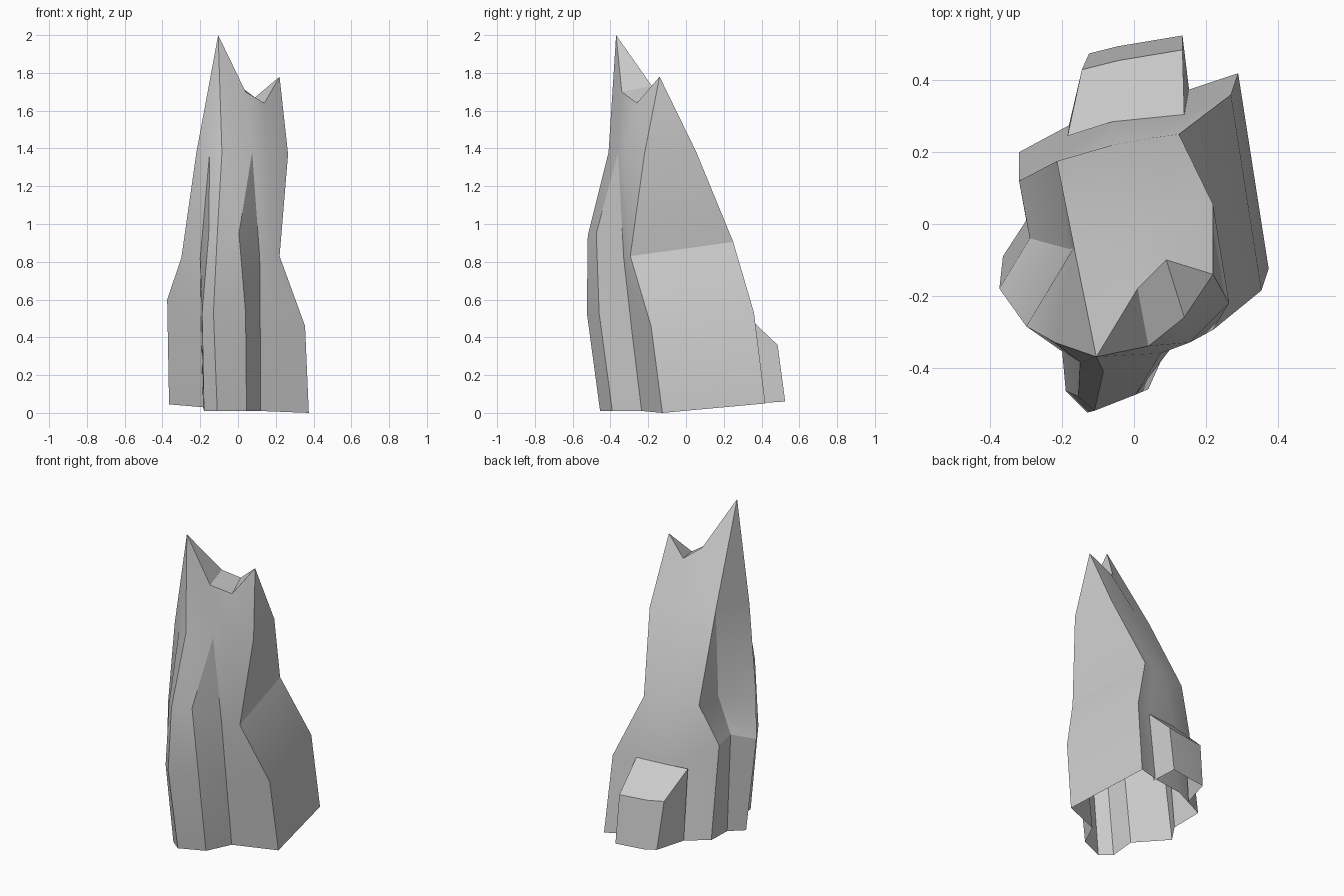
import bpy
import bmesh
from math import radians
from mathutils import Vector

cube = bpy.data.objects.get("Cube")
if cube:
    bpy.data.objects.remove(cube, do_unlink=True)

# One plain stone colour
stone = bpy.data.materials.new("grey_stone")
stone.use_nodes = True
stone.diffuse_color = (0.6, 0.6, 0.6, 1)
shader = stone.node_tree.nodes["Principled BSDF"]
shader.inputs["Base Color"].default_value = stone.diffuse_color
shader.inputs["Roughness"].default_value = 0.9


def ridge(*points):
    """A line of points running down the rock from top to base."""
    return [Vector(point) for point in points]


def between(ridge_a, ridge_b, factor=0.5):
    """A ridge lying between two others."""
    return [a.lerp(b, factor) for a, b in zip(ridge_a, ridge_b)]


def loft(name, ridges, closed=False, caps=()):
    """Skin neighbouring ridges with faces; the underside stays open."""
    bm = bmesh.new()
    columns = [[bm.verts.new(point) for point in line] for line in ridges]
    pairs = list(zip(columns, columns[1:]))
    if closed:
        pairs.append((columns[-1], columns[0]))
    for left, right in pairs:
        for row in range(len(left) - 1):
            bm.faces.new((left[row], left[row + 1], right[row + 1], right[row]))
    # Caps are polygons through the top points of the listed ridges
    for cap in caps:
        bm.faces.new([columns[index][0] for index in cap])
    bmesh.ops.remove_doubles(bm, verts=bm.verts, dist=0.002)
    bmesh.ops.dissolve_degenerate(bm, edges=bm.edges, dist=0.001)
    bmesh.ops.recalc_face_normals(bm, faces=bm.faces)
    mesh = bpy.data.meshes.new(name)
    bm.to_mesh(mesh)
    bm.free()
    mesh.materials.append(stone)
    obj = bpy.data.objects.new(name, mesh)
    bpy.context.collection.objects.link(obj)
    bpy.ops.object.select_all(action="DESELECT")
    obj.select_set(True)
    bpy.context.view_layer.objects.active = obj
    bpy.ops.object.shade_smooth_by_angle(angle=radians(25))
    return obj


# Peaks and the notch between them
main_peak = (-0.105, -0.37, 2)
side_peak = (0.22, -0.14, 1.78)
notch_front = (0.04, -0.34, 1.7)

# Right side: valley beside the front buttress, then the right wall
right_valley = ridge(notch_front, (0.075, -0.36, 1.38), (0.115, -0.33, 0.82),
                     (0.118, -0.285, 0.42), (0.12, -0.235, 0.01))
right_corner = ridge(side_peak, (0.265, -0.22, 1.37), (0.22, -0.295, 0.83),
                     (0.355, -0.185, 0.46), (0.375, -0.125, 0))
right_face = between(right_valley, right_corner)
right_face[0] = Vector((0.14, -0.26, 1.64))
right_face[1] = Vector((0.155, -0.33, 1.38))

# Back: long slope falling from the notch
back_right = ridge(side_peak, (0.22, 0.055, 1.38), (0.125, 0.25, 0.905),
                   (0.27, 0.36, 0.53), (0.29, 0.42, 0.05))
back_middle = ridge((0.09, -0.1, 1.67), (0.11, 0.01, 1.41), (0.05, 0.24, 0.905),
                    (0.14, 0.305, 0.53), (0.14, 0.37, 0.06))
back_inner = ridge((0.01, -0.18, 1.73), (-0.03, -0.025, 1.42), (-0.06, 0.22, 0.905),
                   (-0.06, 0.285, 0.53), (-0.06, 0.34, 0.06))
back_left = ridge(main_peak, (-0.167, -0.065, 1.42), (-0.215, 0.175, 0.91),
                  (-0.32, 0.12, 0.66), (-0.32, 0.2, 0.08))

# Left side: inner crease, flaring corner and valley
left_crease = ridge(main_peak, back_left[1], (-0.18, -0.07, 0.87),
                    (-0.29, -0.04, 0.66), (-0.3, 0.01, 0.06))
left_corner = ridge(main_peak, (-0.22, -0.33, 1.38), (-0.3, -0.285, 0.82),
                    (-0.375, -0.18, 0.6), (-0.365, -0.09, 0.045))
left_valley = ridge(main_peak, (-0.15, -0.385, 1.38), (-0.2, -0.355, 0.82),
                    (-0.195, -0.31, 0.45), (-0.185, -0.25, 0.03))

# Front buttress
front_left = ridge(main_peak, left_valley[1], (-0.155, -0.48, 0.94),
                   (-0.19, -0.465, 0.53), (-0.18, -0.4, 0.01))
front_middle = ridge(main_peak, (-0.085, -0.41, 1.38), (-0.11, -0.52, 0.94),
                     (-0.13, -0.525, 0.53), (-0.11, -0.455, 0.01))
front_right = ridge(notch_front, right_valley[1], (0.005, -0.475, 0.95),
                    (0.04, -0.46, 0.53), (0.045, -0.39, 0.01))

crag = [right_valley, right_face, right_corner, back_right, back_middle,
        back_inner, back_left, left_crease, left_corner, left_valley,
        front_left, front_middle, front_right]
index = {id(line): number for number, line in enumerate(crag)}


def cap(*lines):
    return [index[id(line)] for line in lines]


# Main rock with the notch floor and its two sides
loft("rock_crag", crag, closed=True, caps=[
    cap(right_valley, right_face, back_middle, back_inner),
    cap(right_face, right_corner, back_middle),
    cap(right_valley, back_inner, back_left),
])

# Low ledge at the back, its ends running into the main rock
ledge_right = ridge((0.14, 0.305, 0.53), (0.135, 0.485, 0.36), (0.135, 0.525, 0.06))
ledge_middle = ridge((-0.06, 0.285, 0.53), (-0.045, 0.455, 0.36), (-0.045, 0.495, 0.06))
ledge_left = ridge((-0.185, 0.245, 0.52), (-0.145, 0.43, 0.37), (-0.125, 0.475, 0.07))
end_right = ridge(ledge_right[0], ledge_right[0], (0.155, 0.36, 0.05))
end_left = ridge(ledge_left[0], ledge_left[0], (-0.18, 0.28, 0.07))
loft("back_ledge", [end_right, ledge_right, ledge_middle, ledge_left, end_left])
